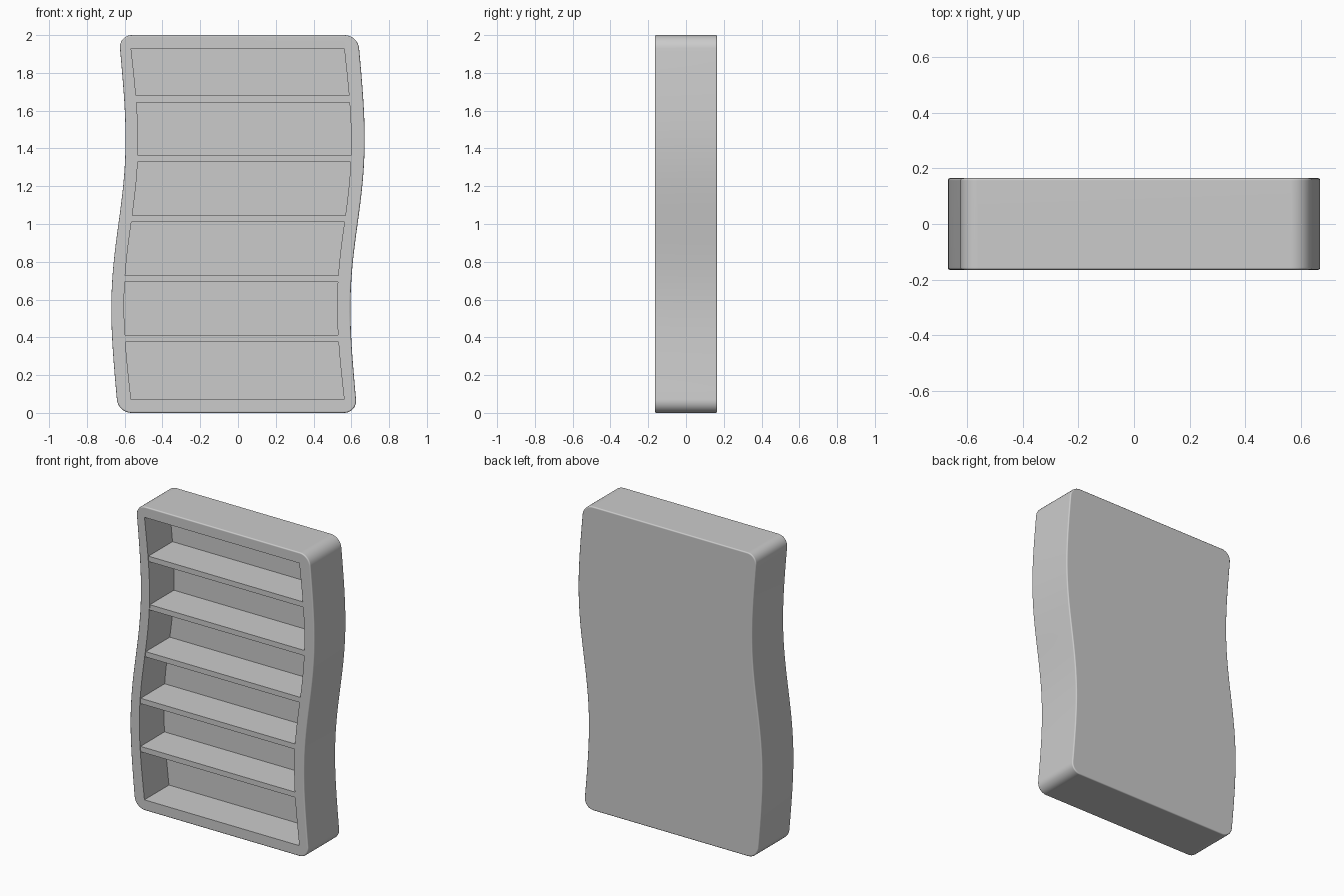
import bpy, bmesh, math

if "Cube" in bpy.data.objects:
    bpy.data.objects.remove(bpy.data.objects["Cube"])

DEPTH = 0.33          # overall depth in y
BACK = 0.075          # thickness of the back panel
OUT_W, IN_W = 0.633, 0.564   # half widths of the outside and the cavity
IN_LO, IN_HI = 0.07, 1.93    # cavity height range


def sway(z, length, k):
    """Sideways S-shaped drift of the silhouette at height z."""
    u = math.pi * (z - 1) / length
    return 0.037 * (math.sin(u) + k * math.sin(2 * u))


def outer_sway(z):
    return sway(z, 1.02, 0.1)


def inner_sway(z):
    return sway(z, 0.93, 0.055) - 0.002


def outline(half, lo, hi, radius, drift, steps=40, arc=8):
    """Counter-clockwise wavy outline, optionally with rounded corners."""
    right = []
    if radius:
        right += [(half - radius + radius * math.sin(a), lo + radius - radius * math.cos(a))
                  for a in (i * math.pi / 2 / arc for i in range(arc))]
    a, b = lo + radius, hi - radius
    right += [(half, a + (b - a) * i / steps) for i in range(steps + 1)]
    if radius:
        right += [(half - radius + radius * math.cos(t), hi - radius + radius * math.sin(t))
                  for t in (i * math.pi / 2 / arc for i in range(1, arc + 1))]
    left = [(-x, z) for x, z in reversed(right)]
    return [(x + drift(z), z) for x, z in right + left]


def prism(name, points, y0, y1):
    """Extrude an outline in the xz plane from y0 to y1."""
    bm = bmesh.new()
    front = [bm.verts.new((x, y0, z)) for x, z in points]
    back = [bm.verts.new((x, y1, z)) for x, z in points]
    bm.faces.new(front)
    bm.faces.new(back[::-1])
    n = len(points)
    for i in range(n):
        j = (i + 1) % n
        bm.faces.new((front[i], back[i], back[j], front[j]))
    bmesh.ops.recalc_face_normals(bm, faces=bm.faces)
    mesh = bpy.data.meshes.new(name)
    bm.to_mesh(mesh)
    bm.free()
    obj = bpy.data.objects.new(name, mesh)
    bpy.context.collection.objects.link(obj)
    return obj


def activate(obj):
    bpy.ops.object.select_all(action='DESELECT')
    obj.select_set(True)
    bpy.context.view_layer.objects.active = obj


# Wavy cabinet body with softened rims
body = prism("cabinet_body", outline(OUT_W, 0, 2, 0.07, outer_sway), -DEPTH / 2, DEPTH / 2)
bevel = body.modifiers.new("soft_rims", 'BEVEL')
bevel.width = 0.008
bevel.segments = 3
bevel.limit_method = 'ANGLE'
bevel.angle_limit = math.radians(60)

# Cavity cut from the front, leaving a back panel
cutter = prism("cavity_cutter", outline(IN_W, IN_LO, IN_HI, 0, inner_sway),
               -DEPTH / 2 - 0.1, DEPTH / 2 - BACK)
cutter.hide_render = True
cut = body.modifiers.new("cavity", 'BOOLEAN')
cut.operation = 'DIFFERENCE'
cut.solver = 'EXACT'
cut.object = cutter

activate(body)
for mod in ("soft_rims", "cavity"):
    bpy.ops.object.modifier_apply(modifier=mod)
bpy.data.objects.remove(cutter, do_unlink=True)
activate(body)
bpy.ops.object.shade_smooth_by_angle(angle=math.radians(40))
weighted = body.modifiers.new("flat_panels", 'WEIGHTED_NORMAL')
weighted.keep_sharp = True

# Five shelves whose ends are let into the side walls
for i in range(5):
    z = 0.394 + 0.317 * i
    prism(f"shelf_{i + 1}",
          outline(IN_W + 0.01, z - 0.0175, z + 0.0175, 0, inner_sway, steps=1),
          -DEPTH / 2 + 0.005, DEPTH / 2 - BACK + 0.01)
